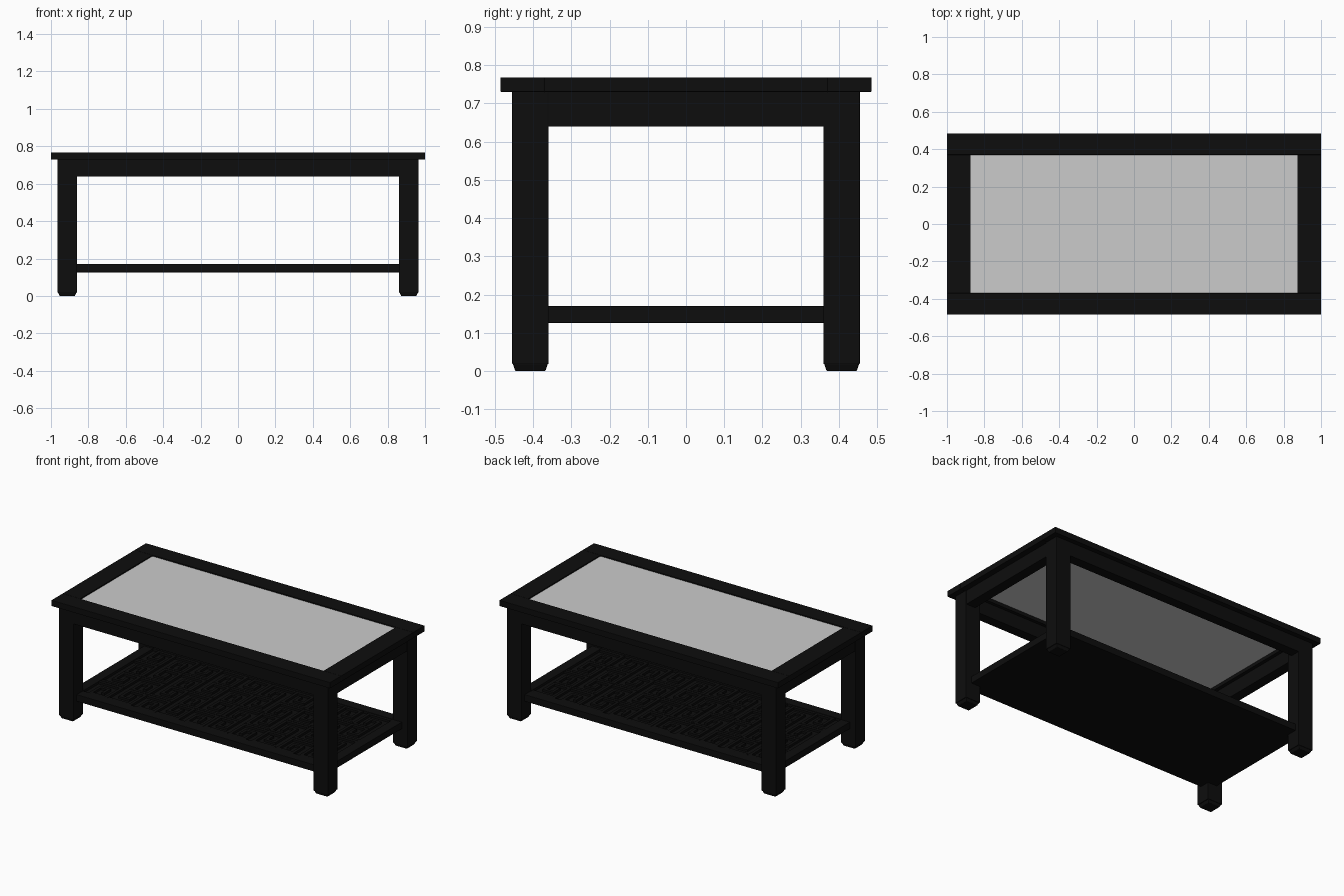
import bpy, bmesh
from mathutils import Matrix, Vector

if "Cube" in bpy.data.objects:
    bpy.data.objects.remove(bpy.data.objects["Cube"])


def material(name, c):
    m = bpy.data.materials.new(name)
    m.diffuse_color = (*c, 1)
    m.use_nodes = True
    m.node_tree.nodes["Principled BSDF"].inputs["Base Color"].default_value = m.diffuse_color
    return m


wood = material("black_wood", (0.004, 0.004, 0.004))
pale = material("pale_glass", (0.60, 0.60, 0.60))


def add_box(bm, x0, x1, y0, y1, z0, z1):
    size = Matrix.Diagonal((x1 - x0, y1 - y0, z1 - z0, 1))
    mid = Matrix.Translation(((x0 + x1) / 2, (y0 + y1) / 2, (z0 + z1) / 2))
    return bmesh.ops.create_cube(bm, size=1, matrix=mid @ size)["verts"]


def finish(bm, name, mat, bevel=0.0):
    me = bpy.data.meshes.new(name)
    bm.to_mesh(me)
    bm.free()
    ob = bpy.data.objects.new(name, me)
    bpy.context.collection.objects.link(ob)
    me.materials.append(mat)
    if bevel:
        b = ob.modifiers.new("soft_edges", 'BEVEL')
        b.width, b.segments = bevel, 2
    return ob


def boxes(name, mat, items, bevel=0.0):
    bm = bmesh.new()
    for it in items:
        add_box(bm, *it)
    return finish(bm, name, mat, bevel)


def ring(ox, oy, ix, iy, z0, z1):
    """Four rails around an opening: two long, two short."""
    return [(-ox, ox, iy, oy, z0, z1), (-ox, ox, -oy, -iy, z0, z1),
            (ix, ox, -iy, iy, z0, z1), (-ox, -ix, -iy, iy, z0, z1)]


# Table top frame with glass set slightly below its surface
boxes("top_frame", wood, ring(1.0, 0.485, 0.873, 0.37, 0.73, 0.768), 0.002)
boxes("glass_panel", pale, [(-0.875, 0.875, -0.372, 0.372, 0.752, 0.761)])

# Apron under the top
boxes("apron", wood, ring(0.962, 0.455, 0.895, 0.39, 0.639, 0.731), 0.002)

# Legs with chamfered feet
for sx, nx in ((-1, "left"), (1, "right")):
    for sy, ny in ((-1, "front"), (1, "back")):
        cx, cy = sx * 0.913, sy * 0.407
        bm = bmesh.new()
        add_box(bm, cx - 0.053, cx + 0.053, cy - 0.048, cy + 0.048, 0.018, 0.731)
        foot = add_box(bm, cx - 0.050, cx + 0.050, cy - 0.046, cy + 0.046, 0, 0.02)
        for v in foot:
            if v.co.z < 0.01:
                v.co.x = cx + (v.co.x - cx) * 0.82
                v.co.y = cy + (v.co.y - cy) * 0.86
        finish(bm, f"{ny}_{nx}_leg", wood, 0.003)

# Lower shelf: border rails and a solid base panel
boxes("shelf_border", wood, ring(0.925, 0.425, 0.86, 0.36, 0.126, 0.17), 0.002)
boxes("shelf_panel", wood, [(-0.87, 0.87, -0.37, 0.37, 0.126, 0.154)])

# Fretwork: a squared spiral of strips, mirrored from cell to cell
spiral = [(0, 0), (4, 0), (4, 4), (1, 4), (1, 1.5), (2.6, 1.5), (2.6, 2.8)]
cols, rows, half = 10, 4, 0.010
cw, ch = 1.72 / cols, 0.72 / rows
bm = bmesh.new()
for i in range(cols):
    for j in range(rows):
        cx, cy = -0.86 + (i + 0.5) * cw, -0.36 + (j + 0.5) * ch
        fx, fy = (1 if i < cols / 2 else -1), (1 if (i + j) % 2 else -1)
        pts = [Vector((cx + fx * (p - 2) * cw / 4.6, cy + fy * (q - 2) * ch / 4.6))
               for p, q in spiral]
        for a, b in zip(pts, pts[1:]):
            add_box(bm, min(a.x, b.x) - half, max(a.x, b.x) + half,
                    min(a.y, b.y) - half, max(a.y, b.y) + half, 0.15, 0.168)
finish(bm, "shelf_fretwork", wood)
